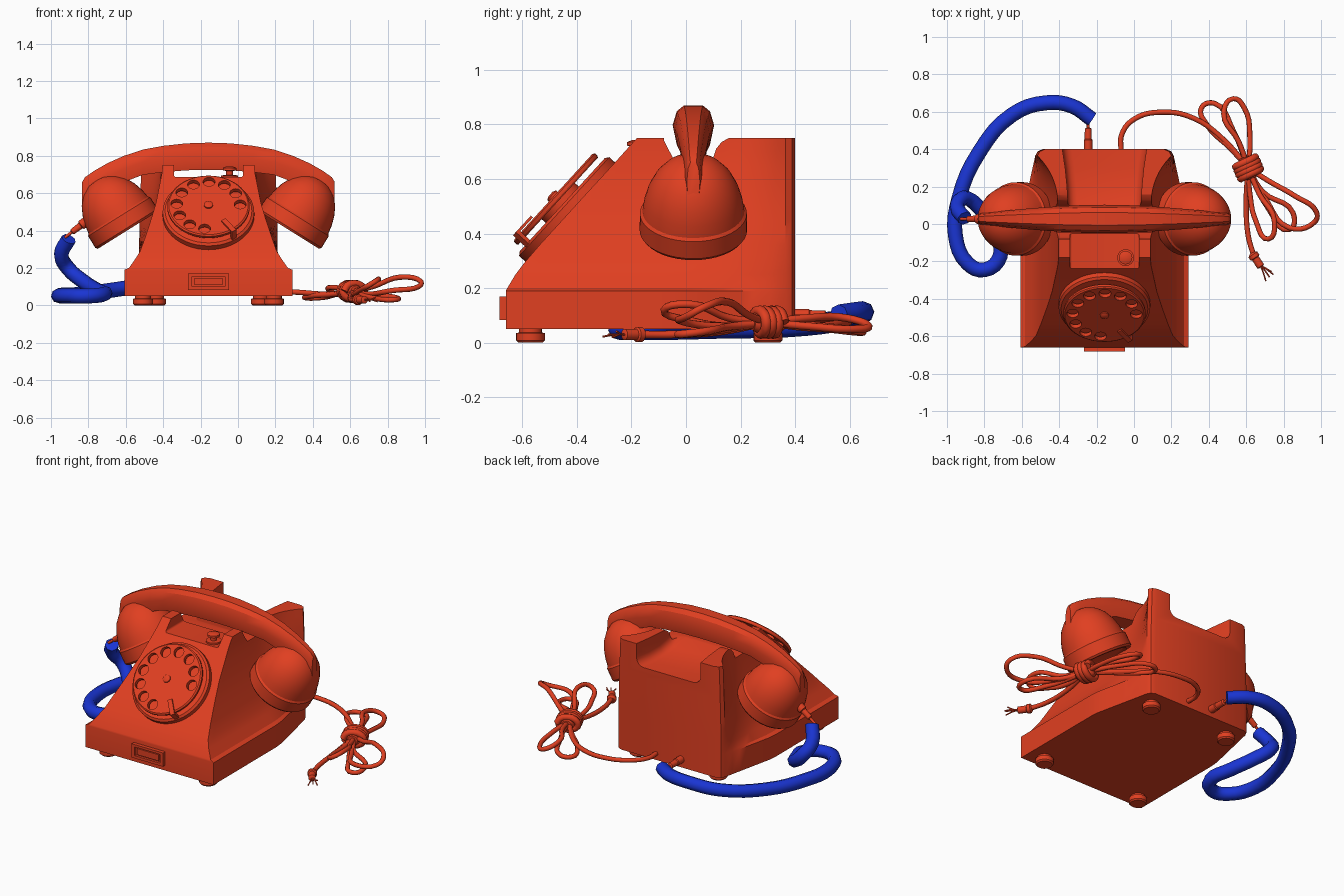
import bpy, bmesh
from math import sin, cos, pi, radians, atan2
from mathutils import Vector, Matrix

if "Cube" in bpy.data.objects:
    bpy.data.objects.remove(bpy.data.objects["Cube"])

CX, HY = -0.158, 0.027          # body centre line, handset centre line


def material(name, rgb):
    m = bpy.data.materials.new(name)
    m.diffuse_color = (*rgb, 1)
    m.use_nodes = True
    m.node_tree.nodes["Principled BSDF"].inputs["Base Color"].default_value = m.diffuse_color
    return m


RED = material("red_plastic", (0.75, 0.05, 0.015))
BLUE = material("blue_cord", (0.01, 0.035, 0.65))


def smooth(ob, angle=32):
    bpy.ops.object.select_all(action='DESELECT')
    ob.select_set(True)
    bpy.context.view_layer.objects.active = ob
    bpy.ops.object.shade_smooth_by_angle(angle=radians(angle))


def loft(name, rings, mat=RED, matrix=None, angle=32):
    """Skin closed rings of points and cap both ends."""
    bm = bmesh.new()
    vs = [[bm.verts.new(p) for p in r] for r in rings]
    n = len(vs[0])
    for a, b in zip(vs, vs[1:]):
        for i in range(n):
            j = (i + 1) % n
            bm.faces.new((a[i], a[j], b[j], b[i]))
    bm.faces.new(vs[0][::-1])
    bm.faces.new(vs[-1])
    if matrix:
        bm.transform(matrix)
    bmesh.ops.recalc_face_normals(bm, faces=bm.faces)
    me = bpy.data.meshes.new(name)
    bm.to_mesh(me)
    bm.free()
    me.materials.append(mat)
    ob = bpy.data.objects.new(name, me)
    bpy.context.collection.objects.link(ob)
    smooth(ob, angle)
    return ob


def lathe(name, profile, matrix, segs=32, mat=RED):
    rings = [[(r * cos(2 * pi * i / segs), r * sin(2 * pi * i / segs), z)
              for i in range(segs)] for r, z in profile]
    return loft(name, rings, mat, matrix)


def along(loc, axis):
    return Matrix.Translation(loc) @ Vector(axis).to_track_quat('Z', 'Y').to_matrix().to_4x4()


def prism(name, yz, x0, x1):
    return loft(name, [[(x, y, z) for y, z in yz] for x in (x0, x1)])


def box(name, lo, hi, matrix=None):
    return loft(name, [[(lo[0], lo[1], z), (hi[0], lo[1], z), (hi[0], hi[1], z), (lo[0], hi[1], z)]
                       for z in (lo[2], hi[2])], matrix=matrix)


def cut(ob, cutters):
    for c in cutters:
        m = ob.modifiers.new("cut", 'BOOLEAN')
        m.operation, m.solver, m.object = 'DIFFERENCE', 'EXACT', c
        bpy.context.view_layer.objects.active = ob
        bpy.ops.object.modifier_apply(modifier=m.name)
        bpy.data.objects.remove(c)
    smooth(ob)


def tube(name, pts, radius, mat=RED, res=5, bevel=2):
    cu = bpy.data.curves.new(name, 'CURVE')
    cu.dimensions = '3D'
    cu.bevel_depth, cu.bevel_resolution = radius, bevel
    cu.use_fill_caps, cu.resolution_u = True, res
    s = cu.splines.new('BEZIER')
    s.bezier_points.add(len(pts) - 1)
    for b, p in zip(s.bezier_points, pts):
        b.co = p
        b.handle_left_type = b.handle_right_type = 'AUTO'
    cu.materials.append(mat)
    ob = bpy.data.objects.new(name, cu)
    bpy.context.collection.objects.link(ob)
    bpy.ops.object.select_all(action='DESELECT')
    ob.select_set(True)
    bpy.context.view_layer.objects.active = ob
    bpy.ops.object.convert(target='MESH')
    smooth(bpy.context.object, 50)


# Body: rows of (height, front y, front half width, back half width)
rows = [(.05, -.66, .45, .37), (.19, -.66, .45, .37), (.20, -.655, .425, .37), (.25, -.625, .39, .37),
        (.29, -.595, .365, .37), (.36, -.535, .34, .37), (.45, -.453, .31, .368), (.55, -.362, .28, .365),
        (.65, -.27, .26, .362), (.70, -.225, .25, .36), (.75, -.18, .245, .358)]
rings = []
for z, yf, wf, wb in rows:
    side = []
    for i in range(19):
        y = yf + (.365 - yf) * i / 18
        t = max(0, y / .365) ** (1 + 2.2 * max(0, z - .19) / .56)
        side.append((wf + (wb - wf) * t, y))
    side += [(wb - .012, .388), (wb - .04, .40)]
    rings.append([(CX + w, y, z) for w, y in side] + [(CX - w, y, z) for w, y in reversed(side)])
body = loft("body", rings)
# Rounded trough between the prongs, and the cross notch that holds the handset
section = []
for y, f, w in ((-.45, .685, .185), (-.05, .685, .185), (.03, .67, .188), (.12, .64, .195),
                (.2, .62, .2), (.30, .612, .21), (.5, .61, .24)):
    r = .012 if y < 0 else .05
    arc = [(w, .95)] + [(w - r + r * cos(a * pi / 8), f + r - r * sin(a * pi / 8)) for a in range(5)]
    section.append([(CX + u, y, v) for u, v in arc] + [(CX - u, y, v) for u, v in reversed(arc)])
trough = loft("trough_cutter", section)
cradle = prism("cradle_cutter", [(-.085, .95), (-.08, .74), (-.065, .71), (-.045, .672), (.098, .672),
                                 (.11, .71), (.13, .735), (.16, .752), (.16, .95)], -1, 1)
cut(body, [trough, cradle])

# Feet
for y, w in ((-.57, .35), (.30, .28)):
    for s in (-1, 1):
        lathe("foot", [(.045, 0), (.053, .008), (.053, .035), (.042, .037), (.042, .055)],
              Matrix.Translation((CX + s * w, y, 0)), 20)

# Label frame on the front
frame = box("label_frame", (CX - .11, -.683, .083), (CX + .11, -.65, .17))
cut(frame, [box("label_cutter", (CX - .088, -.7, .1), (CX + .088, -.668, .155))])
box("label_plate", (CX - .075, -.678, .108), (CX + .075, -.66, .147))

# Push button
lathe("button", [(.045, .68), (.045, .695), (.018, .697), (.018, .718), (.036, .722), (.036, .735), (.02, .742)],
      Matrix.Translation((-.045, -.18, 0)), 24)

# Dial on the sloping front
D = Matrix.Translation((CX, -.43, .484)) @ Matrix.Rotation(atan2(.738, .674), 4, 'X')
lathe("dial_base", [(.245, -.02), (.245, .022), (.232, .032), (.09, .032), (.09, .056)], D, 48)
wheel = lathe("finger_wheel", [(.216, .052), (.22, .058), (.22, .07), (.212, .076)], D, 48)
holes = []
for k in range(10):
    a = radians(2 + 29 * k)
    holes.append(lathe("hole_cutter", [(.032, .03), (.032, .1)],
                       D @ Matrix.Translation((.17 * cos(a), .17 * sin(a), 0)), 20))
cut(wheel, holes)
lathe("dial_knob", [(.024, .07), (.024, .084), (.012, .09)], D, 16)
stop = D @ Matrix.Rotation(radians(-55), 4, 'Z')
box("finger_stop", (.14, -.014, .08), (.24, .014, .09), stop)
box("finger_stop_post", (.224, -.014, .01), (.24, .014, .09), stop)

# Handset handle: (offset, top, bottom, half thickness), mirrored
half = [(0, .87, .725, .076), (.12, .866, .722, .074), (.24, .853, .712, .068), (.35, .833, .698, .06),
        (.45, .80, .66, .052), (.54, .76, .62, .043), (.61, .72, .57, .036), (.66, .685, .53, .03),
        (.675, .66, .52, .024)]
stations = [(-u, a, b, w) for u, a, b, w in half[:0:-1]] + half
section = [(-.45, 1), (.45, 1), (.8, .85), (1, .5), (.8, 0), (-.8, 0), (-1, .5), (-.8, .85)]
loft("handset_handle", [[(CX + u, HY + c * w, b + (a - b) * f) for c, f in section]
                        for u, a, b, w in stations])

# Earpiece and mouthpiece cups
cup = [(.05, .02), (.15, .012), (.165, 0), (.188, 0), (.197, .012), (.196, .085), (.187, .095), (.18, .14),
       (.165, .19), (.14, .24), (.105, .28), (.06, .308), (.01, .318)]
for name, s in (("earpiece", 1), ("mouthpiece", -1)):
    lathe(name, cup, along((CX + s * .432, HY, .402), (s * .53, 0, .85)), 40)

# Cord sleeves on handset and rear wall
lathe("handset_sleeve", [(.026, 0), (.026, .06), (.018, .065), (.016, .12), (.008, .125), (.008, .17)],
      along((-.79, HY, .465), (-.8, 0, -.6)), 16)
lathe("rear_sleeve", [(.023, 0), (.023, .06), (.019, .065), (.018, .12), (.008, .125), (.008, .17)],
      along((-.245, .39, .10), (0, 1, 0)), 16)

# Thick handset cord
tube("handset_cord", [(-.225, .56, .10), (-.33, .63, .11), (-.47, .648, .11), (-.65, .585, .085), (-.83, .38, .06),
                      (-.935, .14, .055), (-.955, -.06, .05), (-.89, -.21, .05), (-.80, -.245, .05),
                      (-.715, -.17, .06), (-.75, -.03, .08), (-.83, .09, .13), (-.91, .14, .20),
                      (-.945, .09, .27), (-.905, .03, .355)], .04, BLUE, 4)

# Line cord with its tied bundle
K = (.61, .30, .075)
R = .014
tube("line_cord", [(-.07, .39, .09), (-.065, .48, .09), (0, .56, .09), (.15, .598, .08), (.32, .565, .07),
                   (.48, .45, .06), K], R)
loops = [[(.52, .40, .06), (.39, .53, .05), (.36, .62, .04), (.43, .645, .04), (.53, .50, .06)],
         [(.56, .44, .09), (.48, .59, .09), (.53, .67, .06), (.59, .62, .05), (.62, .45, .06)],
         [(.72, .23, .10), (.86, .15, .15), (.975, .065, .13), (.965, .01, .10), (.83, -.02, .08), (.70, .14, .06)],
         [(.69, .17, .06), (.85, .06, .04), (.83, -.03, .03), (.72, .08, .04)],
         [(.67, .16, .09), (.75, .02, .14), (.72, -.08, .12), (.65, .02, .08), (.62, .16, .06)]]
for path in loops:
    tube("cord_loop", [K] + path + [K], R)
tube("cord_tail", [K, (.60, .12, .04), (.61, -.06, .03), (.64, -.17, .03)], R)
bind = along(K, (.35, -.9, 0))
tube("cord_binding", [bind @ Vector((.06 * cos(a * pi / 4), .042 * sin(a * pi / 4), -.04 + .08 * a / 28))
                      for a in range(29)], .02, res=2)
lathe("bundle_core", [(.03, -.06), (.045, -.03), (.045, .03), (.03, .06)], bind, 12)

# Cord end with bare wires
lathe("cord_end", [(.014, 0), (.028, .01), (.028, .03), (.021, .035), (.021, .085), (.012, .09)],
      along((.63, -.155, .03), (.55, -.83, 0)), 14)
for dx, dy, dz in ((.06, -.03, .012), (.05, -.06, 0), (.03, -.08, -.008), (.07, -.045, -.01)):
    tube("bare_wire", [(.675, -.22, .03), (.675 + dx * .5, -.225 + dy * .4, .03), (.675 + dx, -.225 + dy, .03 + dz)],
         .004, bevel=1)
